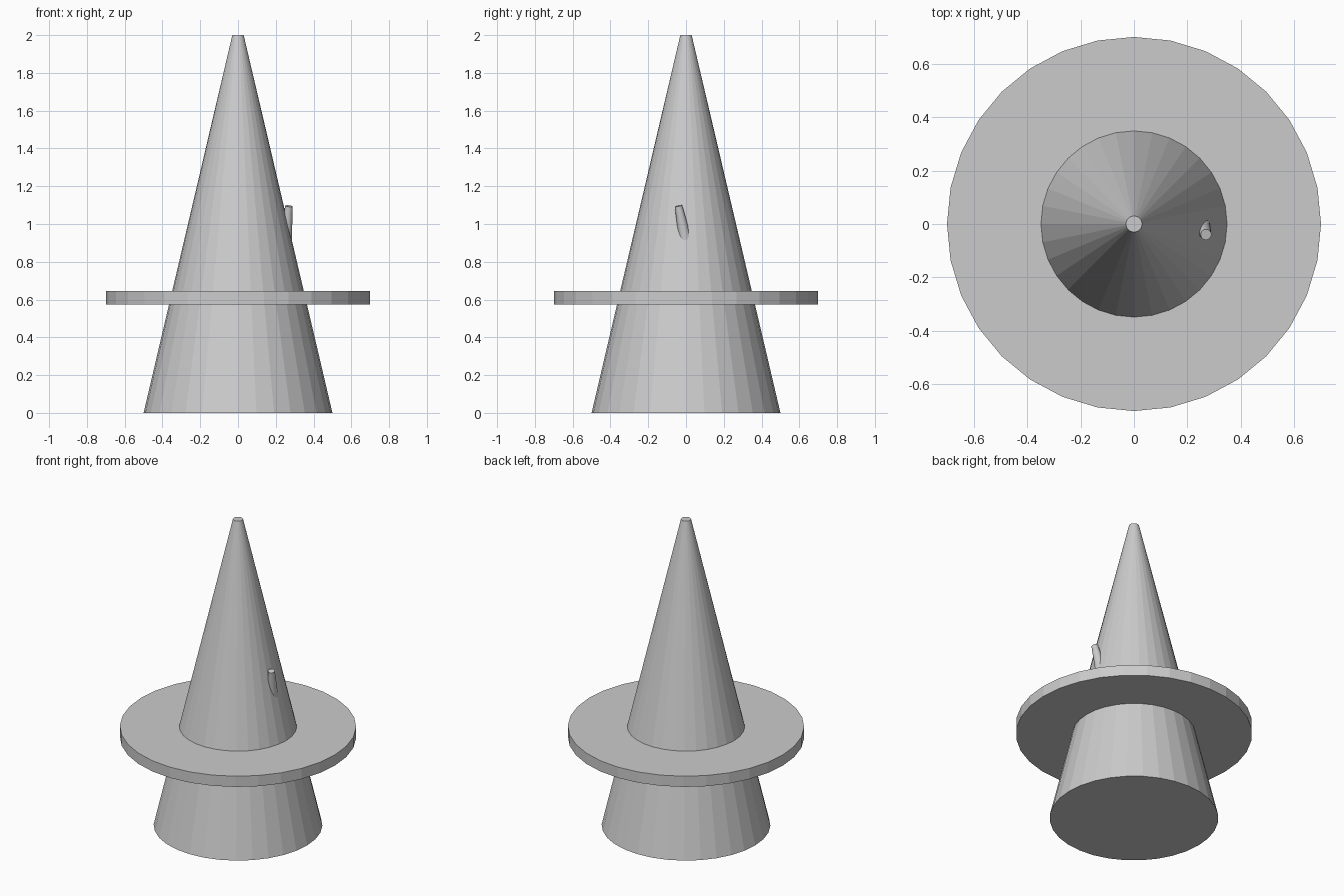
import bpy

if "Cube" in bpy.data.objects:
    bpy.data.objects.remove(bpy.data.objects["Cube"])


def add_cone(name, r_bottom, r_top, height, centre, tilt=(0, 0, 0), sides=32):
    bpy.ops.mesh.primitive_cone_add(vertices=sides, radius1=r_bottom, radius2=r_top,
                                    depth=height, location=centre, rotation=tilt)
    obj = bpy.context.object
    obj.name = name
    return obj


# Tall hat body with a small blunt tip
add_cone("hat_cone", 0.5, 0.03, 2.0, (0, 0, 1.0))

# Flat brim disc around the body
add_cone("brim", 0.7, 0.7, 0.07, (0, 0, 0.61))

# Small tapered feather leaning out of the right side
add_cone("feather", 0.05, 0.02, 0.4, (0.25, 0, 0.9), tilt=(0.2, 0.1, 0))
